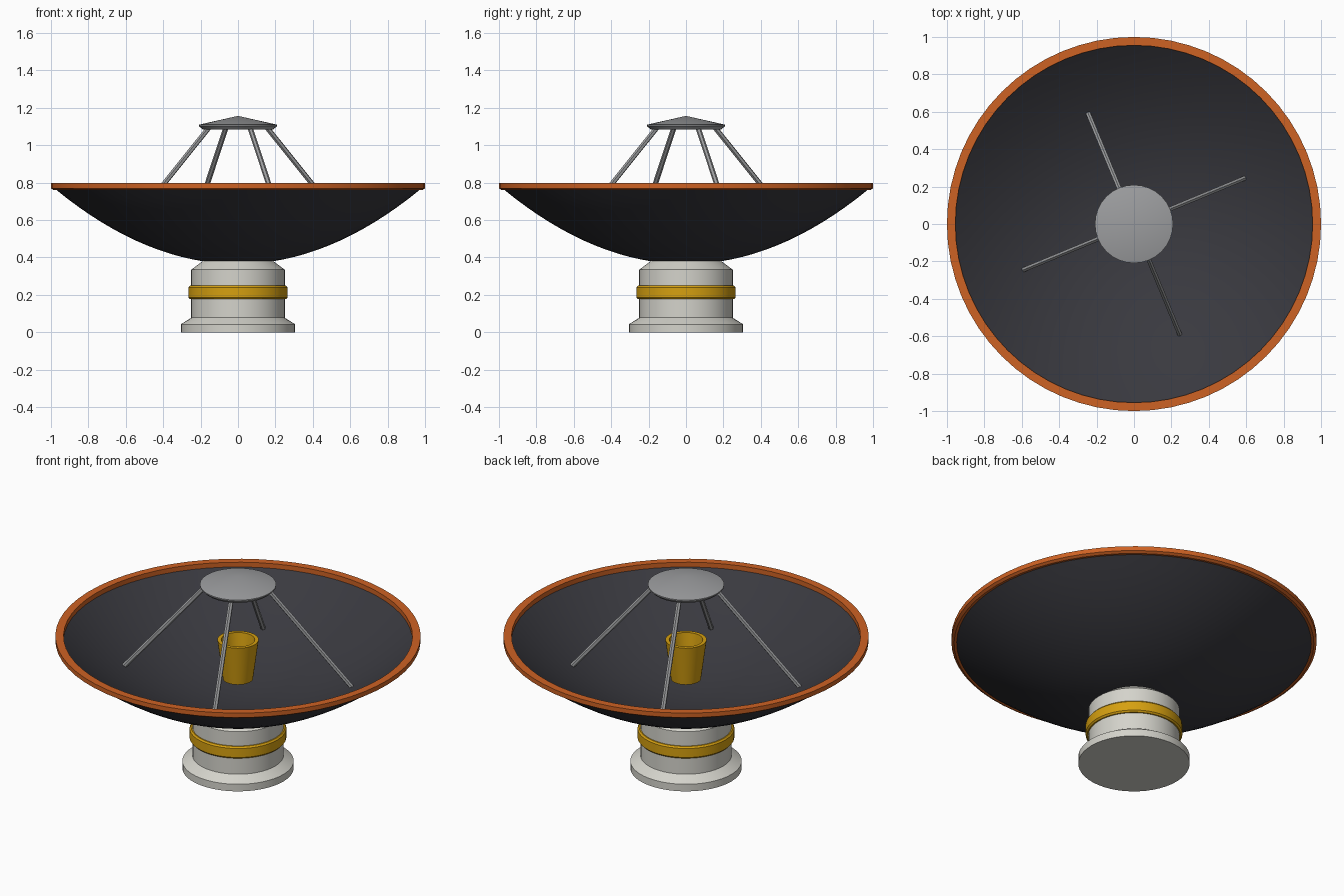
import bpy
import bmesh
import math
from mathutils import Vector

cube = bpy.data.objects.get("Cube")
if cube:
    bpy.data.objects.remove(cube, do_unlink=True)


def material(name, rgb):
    """Flat material from display colour values."""
    lin = [((c / 255 + 0.055) / 1.055) ** 2.4 for c in rgb] + [1.0]
    mat = bpy.data.materials.new(name)
    mat.use_nodes = True
    mat.diffuse_color = lin
    for node in mat.node_tree.nodes:
        if node.type == 'BSDF_PRINCIPLED':
            node.inputs["Base Color"].default_value = lin
    return mat


white = material("off white", (212, 211, 203))
gold = material("gold yellow", (214, 160, 16))
dark = material("charcoal", (57, 57, 63))
orange = material("orange", (206, 98, 35))
grey = material("metal grey", (157, 158, 160))


def finish(obj, mat, angle=30):
    obj.data.materials.append(mat)
    bpy.ops.object.select_all(action='DESELECT')
    obj.select_set(True)
    bpy.context.view_layer.objects.active = obj
    bpy.ops.object.shade_smooth_by_angle(angle=math.radians(angle))
    return obj


def lathe(name, profile, mat, steps=48, closed=False):
    """Spin a (radius, height) profile around the z axis."""
    bm = bmesh.new()
    verts = [bm.verts.new((r, 0, z)) for r, z in profile]
    pairs = list(zip(verts, verts[1:]))
    if closed:
        pairs.append((verts[-1], verts[0]))
    edges = [bm.edges.new(p) for p in pairs]
    bmesh.ops.spin(bm, geom=verts + edges, cent=(0, 0, 0), axis=(0, 0, 1),
                   angle=math.tau, steps=steps)
    bmesh.ops.remove_doubles(bm, verts=bm.verts, dist=0.0001)
    bmesh.ops.recalc_face_normals(bm, faces=bm.faces)
    mesh = bpy.data.meshes.new(name)
    bm.to_mesh(mesh)
    bm.free()
    obj = bpy.data.objects.new(name, mesh)
    bpy.context.collection.objects.link(obj)
    return finish(obj, mat)


def rod(name, start, end, radius, mat):
    """Six-sided bar between two points."""
    axis = end - start
    bpy.ops.mesh.primitive_cylinder_add(vertices=6, radius=radius, depth=axis.length,
                                        location=(start + end) / 2)
    obj = bpy.context.object
    obj.name = name
    obj.rotation_euler = axis.to_track_quat('Z', 'Y').to_euler()
    return finish(obj, mat)


# Pedestal with a flared foot and a tapered neck
lathe("pedestal", [(0, 0), (0.305, 0), (0.305, 0.043), (0.25, 0.078),
                   (0.25, 0.335), (0.19, 0.38), (0, 0.38)], white)

# Collar around the pedestal
lathe("collar", [(0.24, 0.177), (0.257, 0.177), (0.265, 0.186), (0.265, 0.24),
                 (0.257, 0.249), (0.24, 0.249)], gold, closed=True)

# Parabolic dish shell
RADIUS, RINGS, CURVE = 0.975, 16, 0.42
radii = [RADIUS * i / RINGS for i in range(RINGS + 1)]
outer = [(r, 0.365 + CURVE * r * r) for r in radii]
inner = [(r, z + 0.02) for r, z in reversed(outer)]
lathe("dish", outer + inner, dark, steps=64)

# Rim ring
lathe("rim", [(0.955, 0.762), (0.985, 0.76), (1.0, 0.77), (1.0, 0.797),
              (0.955, 0.797)], orange, steps=64, closed=True)

# Open feed horn
lathe("feed_horn", [(0, 0.54), (0.082, 0.54), (0.113, 0.775), (0.092, 0.775),
                    (0.068, 0.57), (0, 0.57)], gold, steps=32)

# Secondary reflector
lathe("secondary_reflector", [(0, 1.085), (0.19, 1.085), (0.209, 1.103),
                              (0.209, 1.11), (0, 1.157)], grey, steps=32)

# Four struts holding the secondary reflector
for i in range(4):
    a = math.radians(22.5 + 90 * i)
    out = Vector((math.cos(a), math.sin(a), 0))
    rod(f"strut_{i + 1}", out * 0.64 + Vector((0, 0, 0.55)),
        out * 0.17 + Vector((0, 0, 1.092)), 0.014, grey)
